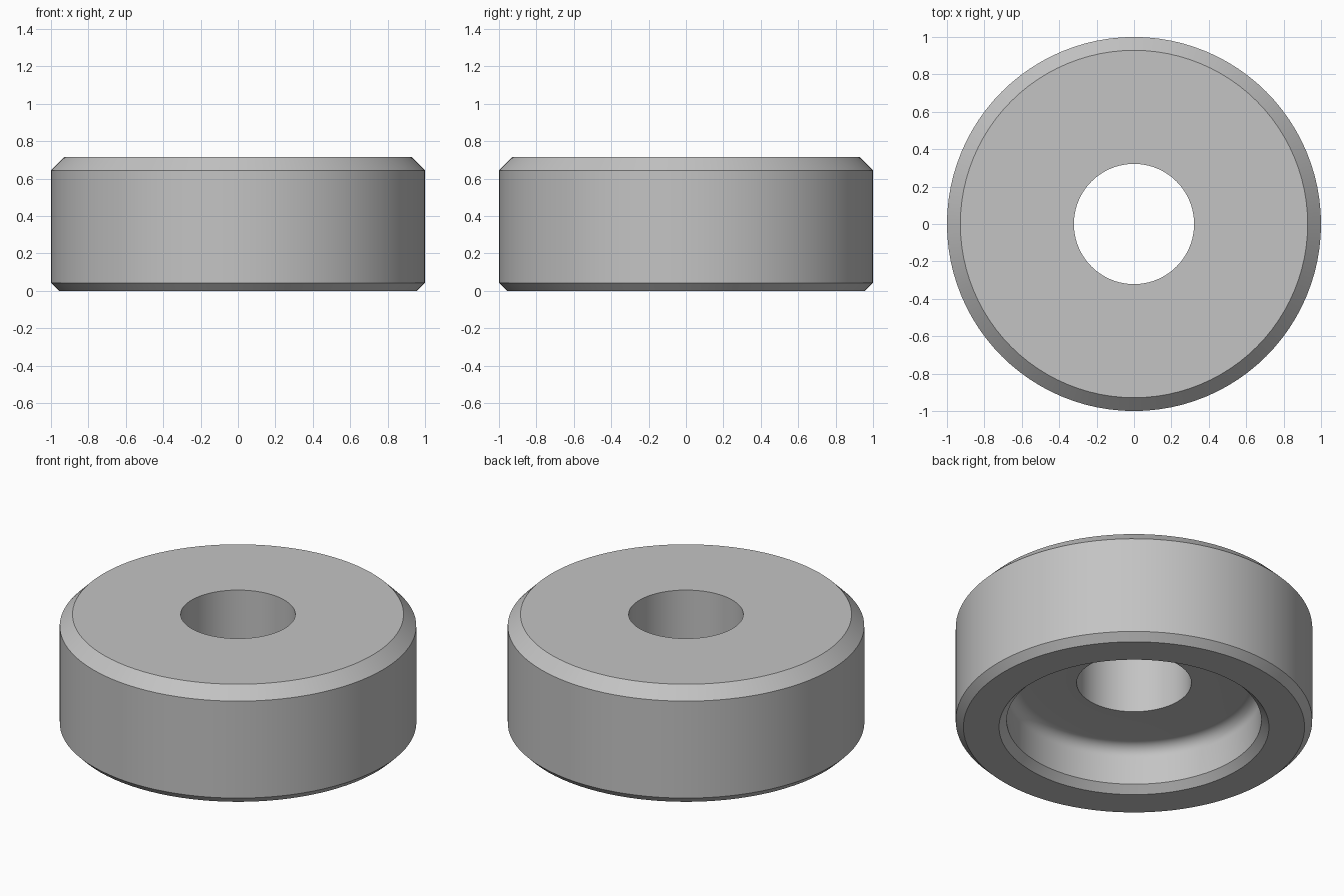
import bpy
import bmesh
from math import sin, cos, pi, radians

SEGMENTS = 96
UNIT = 1 / 14  # outer radius is 14 units

cube = bpy.data.objects.get("Cube")
if cube:
    bpy.data.objects.remove(cube, do_unlink=True)

# Single plain grey
grey = bpy.data.materials.new("plain grey")
grey.use_nodes = True
colour = (0.55, 0.55, 0.55, 1)
grey.diffuse_color = colour
grey.node_tree.nodes["Principled BSDF"].inputs["Base Color"].default_value = colour

# Closed (radius, height) section: bore, top, chamfers, underside, recess
profile = [(4.5, 4), (4.5, 10), (13, 10), (14, 9), (14, 0.6),
           (13.4, 0), (10.6, 0), (10, 0.6)]
# Rounded inner corner between the recess wall and its ceiling
fillet_steps = 8
for i in range(fillet_steps + 1):
    a = i / fillet_steps * pi / 2
    profile.append((9 + cos(a), 3 + sin(a)))

# Revolve the section into a ring
bm = bmesh.new()
rings = []
for s in range(SEGMENTS):
    a = 2 * pi * s / SEGMENTS
    rings.append([bm.verts.new((r * cos(a) * UNIT, r * sin(a) * UNIT, z * UNIT))
                  for r, z in profile])
n = len(profile)
for s in range(SEGMENTS):
    here, there = rings[s], rings[(s + 1) % SEGMENTS]
    for i in range(n):
        j = (i + 1) % n
        bm.faces.new((here[i], there[i], there[j], here[j]))
bmesh.ops.recalc_face_normals(bm, faces=bm.faces)

mesh = bpy.data.meshes.new("round_foot")
bm.to_mesh(mesh)
bm.free()
mesh.materials.append(grey)
foot = bpy.data.objects.new("round_foot", mesh)
bpy.context.collection.objects.link(foot)

# Smooth round surfaces, crisp chamfer edges
bpy.ops.object.select_all(action="DESELECT")
foot.select_set(True)
bpy.context.view_layer.objects.active = foot
bpy.ops.object.shade_smooth_by_angle(angle=radians(30))
